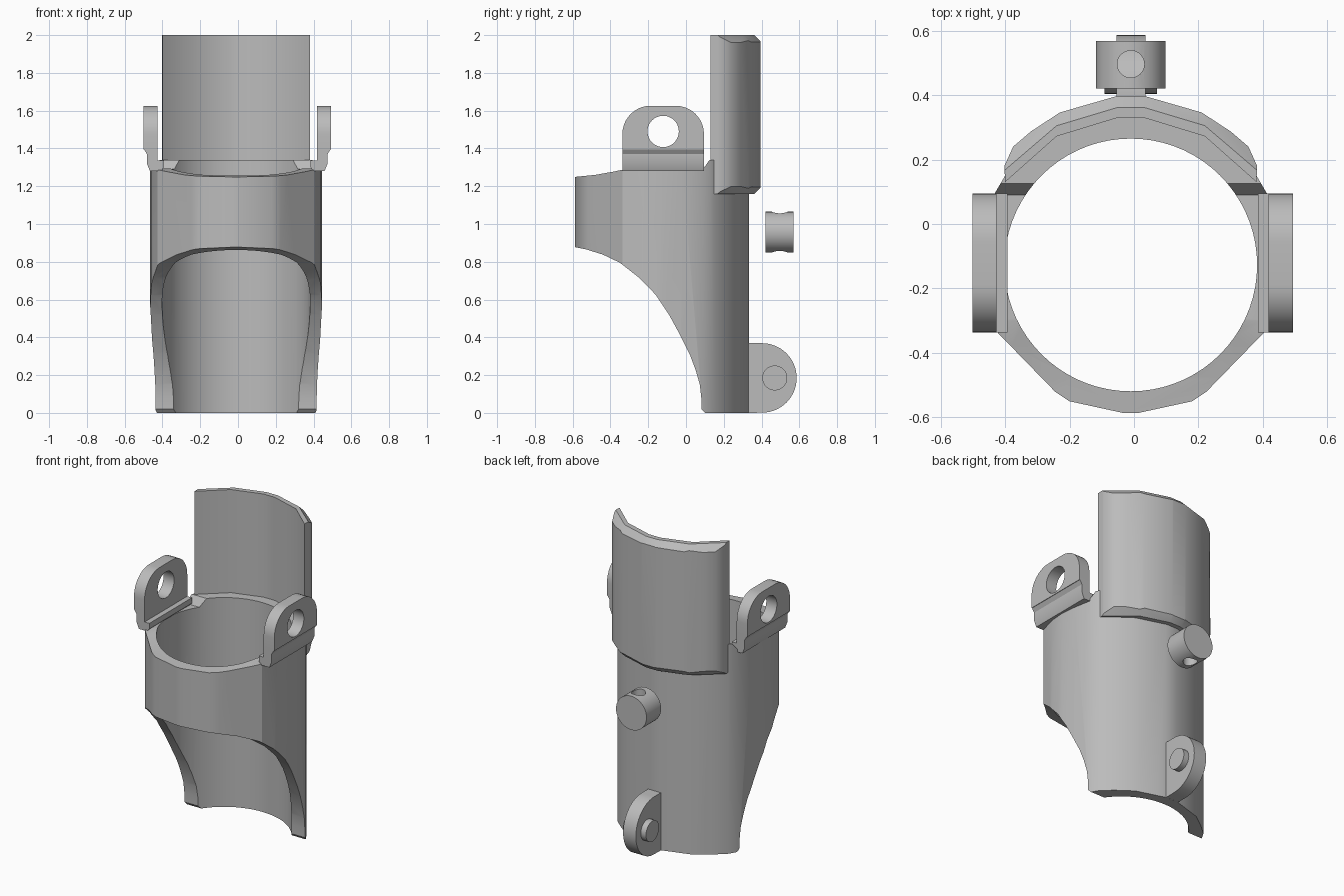
import bpy
import bmesh
from math import sin, cos, pi, radians
from mathutils import Vector

cube = bpy.data.objects.get("Cube")
if cube:
    bpy.data.objects.remove(cube, do_unlink=True)

CX = -0.01     # centre line of the sleeve
BORE_Y = -0.127

grey = bpy.data.materials.new("plain grey")
grey.use_nodes = True
grey.diffuse_color = (0.5, 0.5, 0.5, 1)
grey.node_tree.nodes["Principled BSDF"].inputs["Base Color"].default_value = (0.5, 0.5, 0.5, 1)


def arc(cx, cy, r, start, end, n):
    """Points along an arc, angles in degrees."""
    angles = [radians(start + (end - start) * i / n) for i in range(n + 1)]
    return [(cx + r * cos(a), cy + r * sin(a)) for a in angles]


def circle(cx, cy, r, n=48):
    return arc(cx, cy, r, 0, 360, n)[:-1]


def prism(name, outline, axis, lo, hi):
    """Extrude a flat outline along x, y or z."""
    def place(p, d):
        co = list(p)
        co.insert("xyz".index(axis), d)
        return Vector(co)
    bm = bmesh.new()
    bottom = [bm.verts.new(place(p, lo)) for p in outline]
    top = [bm.verts.new(place(p, hi)) for p in outline]
    bm.faces.new(bottom)
    bm.faces.new(top)
    n = len(outline)
    for i in range(n):
        j = (i + 1) % n
        bm.faces.new((bottom[i], bottom[j], top[j], top[i]))
    bmesh.ops.recalc_face_normals(bm, faces=bm.faces)
    mesh = bpy.data.meshes.new(name)
    bm.to_mesh(mesh)
    bm.free()
    mesh.materials.append(grey)
    obj = bpy.data.objects.new(name, mesh)
    bpy.context.collection.objects.link(obj)
    return obj


def select(obj):
    bpy.ops.object.select_all(action='DESELECT')
    obj.select_set(True)
    bpy.context.view_layer.objects.active = obj


def combine(obj, other, operation):
    """Apply a boolean and remove the helper."""
    select(obj)
    mod = obj.modifiers.new("cut", 'BOOLEAN')
    mod.operation = operation
    mod.solver = 'EXACT'
    mod.object = other
    bpy.ops.object.modifier_apply(modifier=mod.name)
    bpy.data.objects.remove(other, do_unlink=True)


def smooth(obj):
    select(obj)
    bpy.ops.object.shade_smooth_by_angle(angle=radians(28))


def mirrored(half):
    """Complete a half outline across the centre line."""
    return [(CX + x, y) for x, y in half] + [(CX - x, y) for x, y in reversed(half)]


# Sleeve: faceted outside, round bore, swept front opening
outer = [(0.02, -0.587), (0.19, -0.55), (0.235, -0.52), (0.415, -0.335), (0.447, -0.22),
         (0.455, -0.12), (0.445, -0.02), (0.425, 0.09), (0.39, 0.15), (0.32, 0.21),
         (0.23, 0.275), (0.04, 0.333)]
sleeve = prism("sleeve", mirrored(outer), "z", 0, 1.4)
combine(sleeve, prism("bore", circle(CX, BORE_Y, 0.392, 72), "z", -0.1, 1.5), 'DIFFERENCE')
side = [(-0.60, 0.88), (-0.53, 0.866), (-0.44, 0.838), (-0.35, 0.795), (-0.25, 0.717),
        (-0.16, 0.625), (-0.09, 0.52), (-0.03, 0.41), (0.02, 0.31), (0.05, 0.23),
        (0.073, 0.15), (0.081, 0.08), (0.082, 0.02), (0.10, 0), (0.5, 0),
        (0.5, 1.34), (0.125, 1.34), (0.09, 1.29), (-0.30, 1.295), (-0.38, 1.278),
        (-0.48, 1.26), (-0.60, 1.248)]
combine(sleeve, prism("side_shape", side, "x", -1, 1), 'INTERSECT')
smooth(sleeve)

# Back plate: curved shield with bevelled outer edges
inside = [(0.39, 0.13), (0.23, 0.272), (0.04, 0.33)]
crown = [(0.39, 0.168), (0.23, 0.305), (0.04, 0.362)]
outside = [(0.392, 0.18), (0.365, 0.24), (0.31, 0.287), (0.22, 0.346), (0.05, 0.395)]
plate = prism("back_plate", mirrored(inside) + mirrored(outside)[::-1], "z", 1.16, 2.0)


def trim(z_end, z_slope, z_far):
    """Wedge that bevels the outer rim from the crown line outward."""
    bm = bmesh.new()
    rings = []
    for (x, y) in mirrored(crown):
        s = Vector((x - CX, y + 0.12)).normalized()
        ring = [(x, y, z_end), (x + s.x * 0.09, y + s.y * 0.09, z_slope),
                (x + s.x * 0.09, y + s.y * 0.09, z_far), (x, y, z_far)]
        rings.append([bm.verts.new(p) for p in ring])
    for a, b in zip(rings, rings[1:]):
        for i in range(4):
            j = (i + 1) % 4
            bm.faces.new((a[i], a[j], b[j], b[i]))
    bm.faces.new(rings[0])
    bm.faces.new(rings[-1])
    bmesh.ops.recalc_face_normals(bm, faces=bm.faces)
    mesh = bpy.data.meshes.new("trim")
    bm.to_mesh(mesh)
    bm.free()
    mesh.materials.append(grey)
    obj = bpy.data.objects.new("trim", mesh)
    bpy.context.collection.objects.link(obj)
    return obj


combine(plate, trim(2.0, 1.91, 2.1), 'DIFFERENCE')
combine(plate, trim(1.16, 1.25, 1.06), 'DIFFERENCE')
smooth(plate)

# Side ears: rounded lugs with a hole, each on a stepped foot
ear_shape = ([(-0.337, 1.395), (0.095, 1.395)] + arc(-0.055, 1.476, 0.15, 0, 90, 10)
             + arc(-0.187, 1.476, 0.15, 90, 180, 10))
foot_shape = [(0.388, 1.335), (0.388, 1.30), (0.405, 1.28), (0.462, 1.28), (0.478, 1.32),
              (0.478, 1.37), (0.497, 1.40), (0.422, 1.40), (0.422, 1.335)]
for name, s in (("left", 1), ("right", -1)):
    ear = prism(name + "_ear", ear_shape, "x", *sorted((s * 0.422 - 0.004, s * 0.497 - 0.004)))
    foot = prism("foot", [(s * x - 0.004, z) for x, z in foot_shape], "y", -0.337, 0.095)
    combine(ear, foot, 'UNION')
    combine(ear, prism("hole", circle(-0.121, 1.49, 0.083), "x", -1, 1), 'DIFFERENCE')
    smooth(ear)

# Cross barrel: free pin with a vertical hole
barrel = prism("barrel_pin", circle(CX, 0.957, 0.108), "y", 0.42, 0.568)
combine(barrel, prism("pin_hole", circle(CX, 0.496, 0.042, 32), "z", 0.5, 1.5), 'DIFFERENCE')
smooth(barrel)

# Rear lug with a round boss on both sides
lug_shape = [(0.30, 0.0)] + arc(0.402, 0.185, 0.184, -90, 90, 28) + [(0.30, 0.369)]
lug = prism("rear_lug", lug_shape, "x", CX - 0.045, CX + 0.045)
combine(lug, prism("boss", circle(0.47, 0.185, 0.066), "x", CX - 0.082, CX + 0.082), 'UNION')
smooth(lug)
